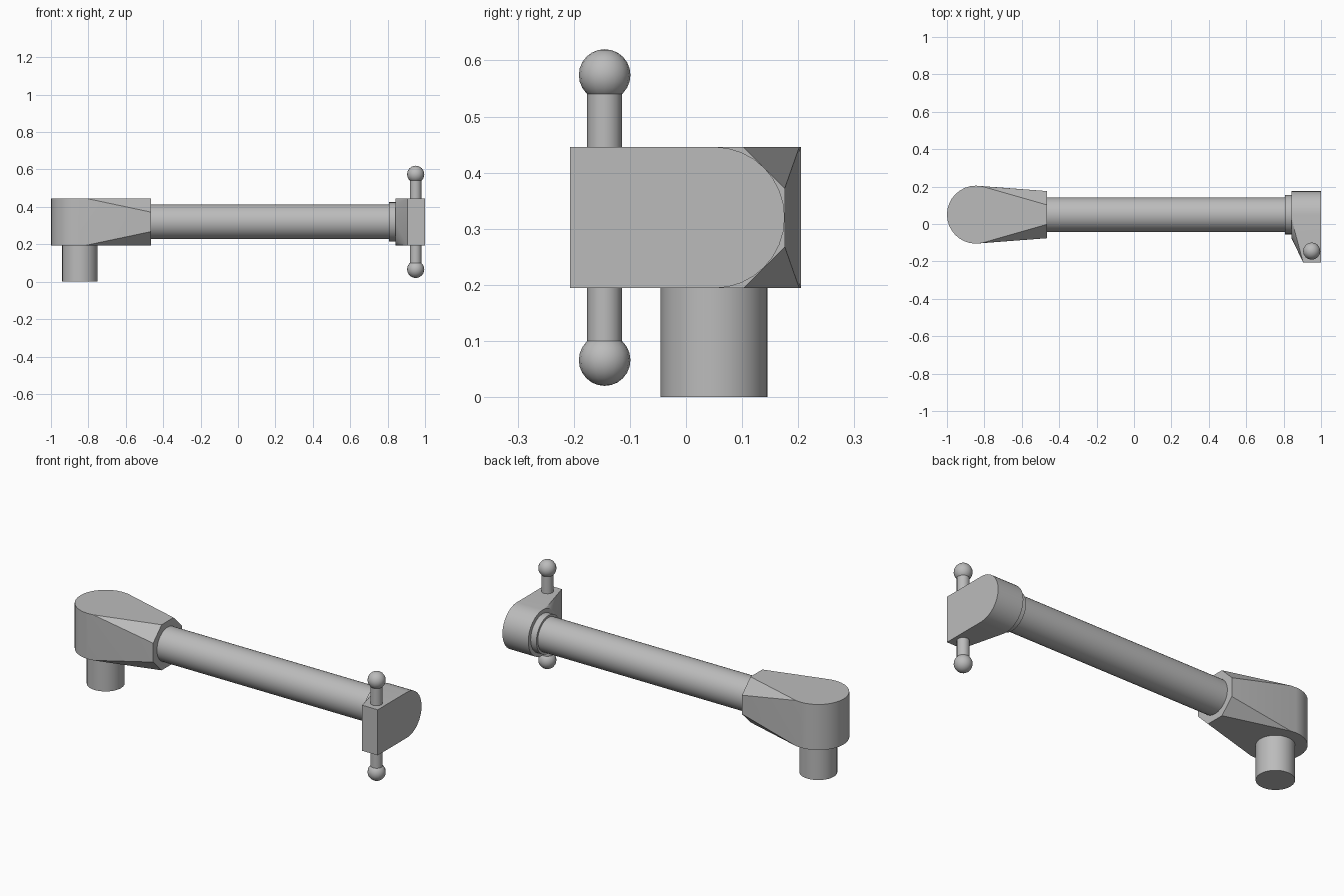
import bpy, bmesh
from math import sin, cos, tan, pi, radians
from mathutils import Vector

cube = bpy.data.objects.get("Cube")
if cube:
    bpy.data.objects.remove(cube, do_unlink=True)

GREY = (0.5, 0.5, 0.5, 1)
steel = bpy.data.materials.new("plain_grey")
steel.use_nodes = True
steel.diffuse_color = GREY
steel.node_tree.nodes["Principled BSDF"].inputs["Base Color"].default_value = GREY

AXIS_Y, AXIS_Z = 0.05, 0.32    # centre line of the tube
HALF = 0.126                   # half height of head and clamp
HEAD_X = -0.845                # centre of the rounded head


def finish(ob, name, angle=30):
    ob.name = ob.data.name = name
    ob.data.materials.clear()
    ob.data.materials.append(steel)
    bpy.ops.object.select_all(action='DESELECT')
    ob.select_set(True)
    bpy.context.view_layer.objects.active = ob
    bpy.ops.object.shade_smooth_by_angle(angle=radians(angle))
    return ob


def cylinder(name, start, end, radius, sides=32):
    a, b = Vector(start), Vector(end)
    bpy.ops.mesh.primitive_cylinder_add(
        vertices=sides, radius=radius, depth=(b - a).length, location=(a + b) / 2,
        rotation=(b - a).to_track_quat('Z', 'Y').to_euler())
    return finish(bpy.context.object, name)


def hull(name, points):
    bm = bmesh.new()
    verts = [bm.verts.new(p) for p in points]
    result = bmesh.ops.convex_hull(bm, input=verts)
    loose = {g for g in result["geom_interior"] + result["geom_unused"]
             if isinstance(g, bmesh.types.BMVert)}
    bmesh.ops.delete(bm, geom=list(loose), context='VERTS')
    bmesh.ops.dissolve_limit(bm, angle_limit=radians(0.5), verts=bm.verts, edges=bm.edges)
    bmesh.ops.recalc_face_normals(bm, faces=bm.faces)
    mesh = bpy.data.meshes.new(name)
    bm.to_mesh(mesh)
    bm.free()
    ob = bpy.data.objects.new(name, mesh)
    bpy.context.collection.objects.link(ob)
    return finish(ob, name, 14)


def ring(x, radius, sides, first=0, last=2 * pi):
    """Points of an arc around the tube axis, in a plane of constant x."""
    angles = [first + (last - first) * i / sides for i in range(sides + 1)]
    return [(x, AXIS_Y + radius * cos(a), AXIS_Z + radius * sin(a)) for a in angles]


# Head: upright round block blending into an octagonal socket
low, high = AXIS_Z - HALF, AXIS_Z + HALF
head = [(HEAD_X + 0.155 * cos(i * pi / 16), AXIS_Y + 0.155 * sin(i * pi / 16), z)
        for i in range(32) for z in (low, high)]
head += ring(-0.466, HALF / cos(pi / 8), 7, pi / 8, pi / 8 + 7 * pi / 4)
hull("head", head)
cylinder("peg", (HEAD_X, AXIS_Y, 0), (HEAD_X, AXIS_Y, low + 0.02), 0.095)

# Tube and its collar
cylinder("tube", (-0.48, AXIS_Y, AXIS_Z), (0.82, AXIS_Y, AXIS_Z), 0.093)
cylinder("collar", (0.807, AXIS_Y, AXIS_Z), (0.85, AXIS_Y, AXIS_Z), 0.105)

# Clamp: round at the back, tapering to a flat front lug
clamp = ring(0.842, HALF, 32)
clamp += ring(1.0, HALF, 16, -pi / 2, pi / 2)
clamp += [(x, -0.207, z) for x in (0.905, 1.0) for z in (low, high)]
hull("clamp", clamp)

# Sliding bar with a ball at each end
BAR_X, BAR_Y = 0.95, -0.145
cylinder("sliding_bar", (BAR_X, BAR_Y, 0.08), (BAR_X, BAR_Y, 0.56), 0.031, 16)
for name, side in (("upper_ball", 1), ("lower_ball", -1)):
    bpy.ops.mesh.primitive_uv_sphere_add(
        segments=16, ring_count=12, radius=0.046,
        location=(BAR_X, BAR_Y, AXIS_Z + side * 0.254))
    finish(bpy.context.object, name, 40)
